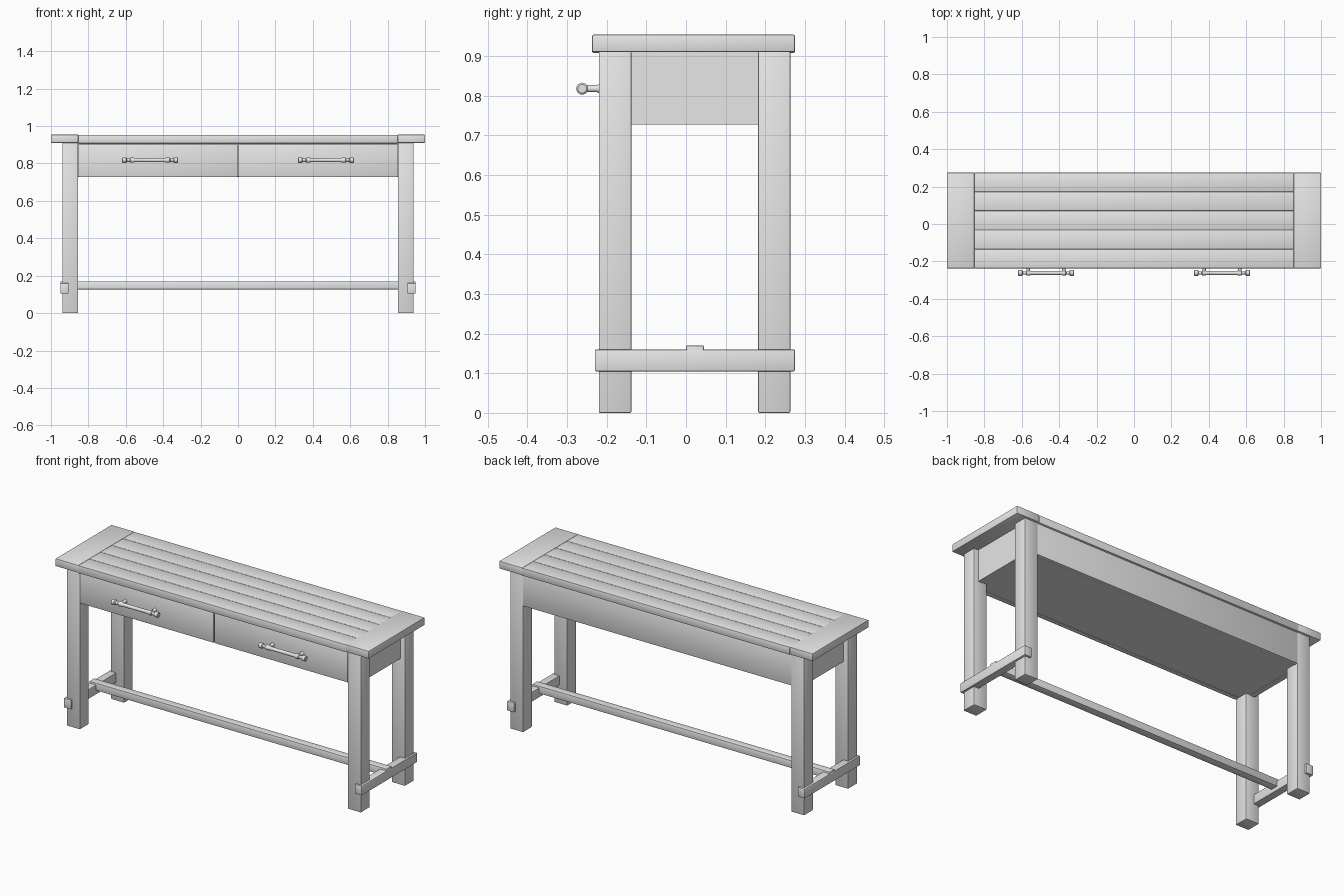
import bpy, bmesh, math
from mathutils import Matrix, Vector

if "Cube" in bpy.data.objects:
    bpy.data.objects.remove(bpy.data.objects["Cube"])

grey = bpy.data.materials.new("plain grey")
grey.diffuse_color = (0.8, 0.8, 0.8, 1)
grey.use_nodes = True
grey.node_tree.nodes["Principled BSDF"].inputs["Base Color"].default_value = grey.diffuse_color


def finish(name, bm):
    bmesh.ops.recalc_face_normals(bm, faces=bm.faces[:])
    me = bpy.data.meshes.new(name)
    bm.to_mesh(me)
    bm.free()
    me.materials.append(grey)
    ob = bpy.data.objects.new(name, me)
    bpy.context.collection.objects.link(ob)
    bpy.ops.object.select_all(action='DESELECT')
    ob.select_set(True)
    bpy.context.view_layer.objects.active = ob
    bpy.ops.object.shade_smooth_by_angle(angle=math.radians(35))
    return ob


def box(name, x, y, z, bevel=0.002):
    """Bevelled box from (min, max) ranges."""
    bm = bmesh.new()
    size = Vector((x[1] - x[0], y[1] - y[0], z[1] - z[0]))
    mid = Vector((sum(x) / 2, sum(y) / 2, sum(z) / 2))
    bmesh.ops.create_cube(bm, size=1, matrix=Matrix.Translation(mid) @ Matrix.Diagonal(size).to_4x4())
    if bevel:
        bmesh.ops.bevel(bm, geom=bm.edges[:], offset=bevel, segments=2,
                        profile=0.5, affect='EDGES')
    return finish(name, bm)


def lathe(name, profile, origin, axis, sides=20):
    """Turned part: profile of (distance along axis, radius)."""
    bm = bmesh.new()
    turn = Vector((0, 0, 1)).rotation_difference(Vector(axis)).to_matrix()
    rings = []
    for d, r in profile:
        rings.append([bm.verts.new(Vector(origin) + turn @ Vector((
            r * math.cos(math.tau * i / sides), r * math.sin(math.tau * i / sides), d)))
            for i in range(sides)])
    for a, b in zip(rings, rings[1:]):
        for i in range(sides):
            j = (i + 1) % sides
            bm.faces.new((a[i], a[j], b[j], b[i]))
    bm.faces.new(rings[0])
    bm.faces.new(rings[-1])
    return finish(name, bm)


def span(side, a, b):
    return tuple(sorted((side * a, side * b)))


FRONT, BACK = -0.22, 0.263

# Table top: five long planks between two breadboard ends
pitch = (0.275 + 0.237) / 5
for i in range(5):
    y0 = -0.237 + i * pitch
    box(f"top_plank_{i + 1}", (-0.855, 0.855), (y0, y0 + pitch), (0.908, 0.953), 0.004)

for side, tag in ((-1, "left"), (1, "right")):
    box(f"top_end_board_{tag}", span(side, 0.853, 1.0), (-0.237, 0.275), (0.91, 0.954), 0.004)
    # Legs
    box(f"front_leg_{tag}", span(side, 0.855, 0.938), (FRONT, -0.138), (0, 0.912), 0.003)
    box(f"back_leg_{tag}", span(side, 0.855, 0.938), (0.182, BACK), (0, 0.912), 0.003)
    # End apron and low side stretcher
    box(f"end_apron_{tag}", span(side, 0.88, 0.91), (-0.14, 0.184), (0.728, 0.912), 0)
    box(f"side_stretcher_{tag}", span(side, 0.905, 0.95), (-0.23, 0.275), (0.105, 0.16), 0.003)
    # Drawer front
    box(f"drawer_front_{tag}", span(side, 0.003, 0.854), (FRONT, FRONT + 0.025), (0.728, 0.905), 0.002)

    # Turned pull handle on two posts
    c = side * 0.47
    half = [(0.15, 0.011), (0.147, 0.015), (0.128, 0.015), (0.124, 0.009), (0.108, 0.009),
            (0.104, 0.014), (0.09, 0.014), (0.08, 0.0105)]
    profile = [(-d, r) for d, r in half] + [(d, r) for d, r in reversed(half)]
    lathe(f"handle_bar_{tag}", profile, (c, -0.262, 0.818), (1, 0, 0))
    for k in (-1, 1):
        lathe(f"handle_post_{tag}_{'a' if k < 0 else 'b'}",
              [(0, 0.012), (0.006, 0.009), (0.042, 0.009)],
              (c + k * 0.095, FRONT + 0.001, 0.818), (0, -1, 0))

# Back apron, bottom panel and the frame behind the drawers
box("back_apron", (-0.857, 0.857), (BACK - 0.025, BACK), (0.728, 0.912), 0.002)
box("bottom_panel", (-0.905, 0.905), (FRONT + 0.012, BACK - 0.012), (0.731, 0.745), 0)
box("drawer_rail", (-0.857, 0.857), (FRONT + 0.012, FRONT + 0.03), (0.732, 0.912), 0)

# Long low stretcher joining the side stretchers
box("long_stretcher", (-0.949, 0.949), (0.0, 0.045), (0.127, 0.17), 0.003)
